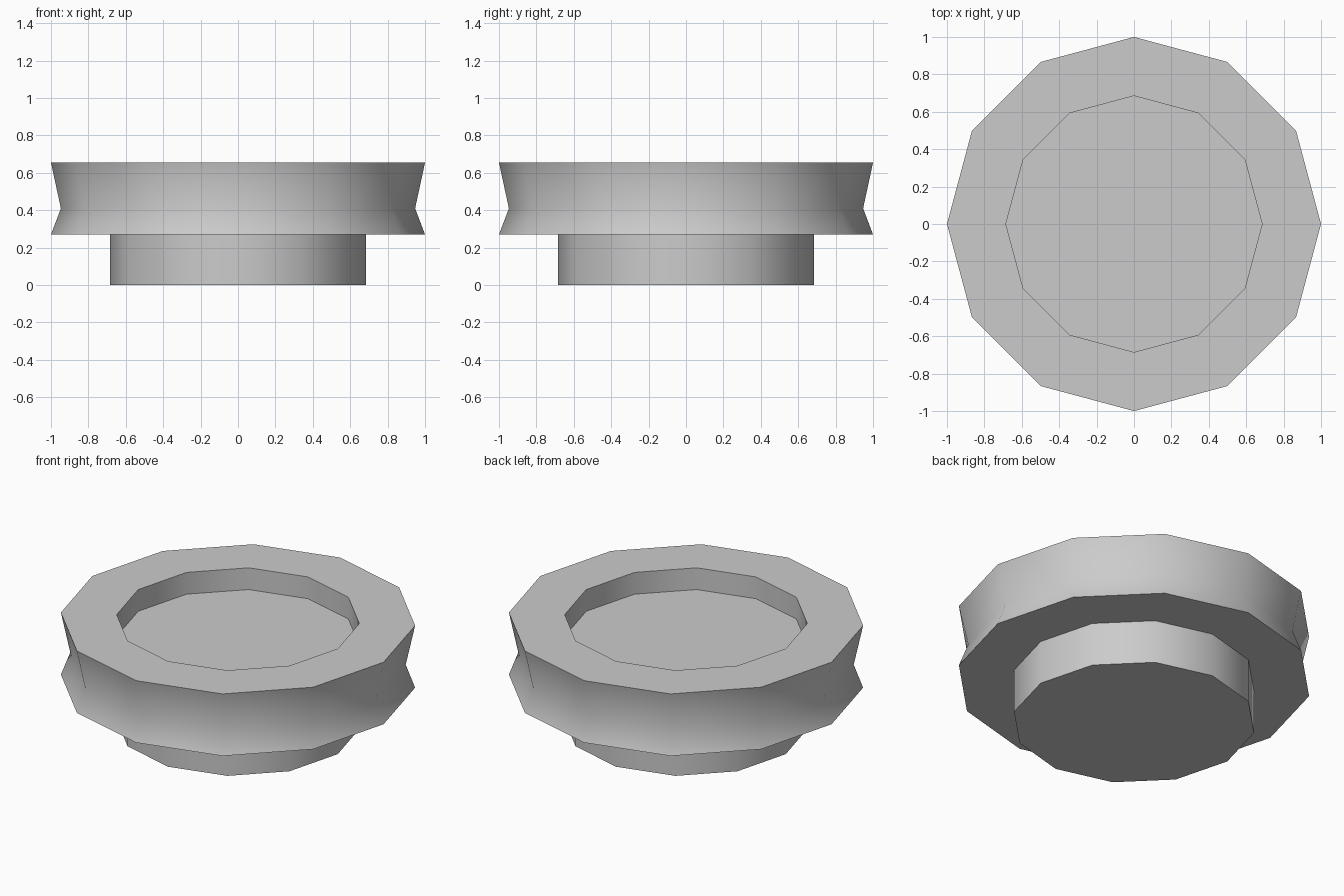
import bpy
import bmesh
from math import cos, sin, tau, radians

SIDES = 12
RIM_R, WAIST_R, HUB_R = 1.0, 0.947, 0.685
RIM_BOTTOM, WAIST_Z, RIM_TOP, FLOOR_Z = 0.27, 0.41, 0.655, 0.52

cube = bpy.data.objects.get("Cube")
if cube:
    bpy.data.objects.remove(cube, do_unlink=True)

grey = bpy.data.materials.new("plain grey")
grey.use_nodes = True
colour = (0.6, 0.6, 0.6, 1)
grey.diffuse_color = colour
grey.node_tree.nodes["Principled BSDF"].inputs["Base Color"].default_value = colour


def lathe(name, profile):
    """Revolve (radius, z) points, bottom to top, and cap both ends."""
    bm = bmesh.new()
    rings = [[bm.verts.new((r * cos(tau * i / SIDES), r * sin(tau * i / SIDES), z))
              for i in range(SIDES)] for r, z in profile]
    for low, high in zip(rings, rings[1:]):
        for i in range(SIDES):
            j = (i + 1) % SIDES
            bm.faces.new((low[i], low[j], high[j], high[i]))
    bm.faces.new(rings[0][::-1])
    bm.faces.new(rings[-1])
    mesh = bpy.data.meshes.new(name)
    bm.to_mesh(mesh)
    bm.free()
    mesh.materials.append(grey)
    obj = bpy.data.objects.new(name, mesh)
    bpy.context.collection.objects.link(obj)
    return obj


# Grooved wheel with its round foot below and shallow recess on top
wheel = lathe("grooved_wheel", [
    (HUB_R, 0), (HUB_R, RIM_BOTTOM),
    (RIM_R, RIM_BOTTOM), (WAIST_R, WAIST_Z), (RIM_R, RIM_TOP),
    (HUB_R, RIM_TOP), (HUB_R, FLOOR_Z),
])

# Smooth sides, crisp rims
bpy.ops.object.select_all(action='DESELECT')
wheel.select_set(True)
bpy.context.view_layer.objects.active = wheel
bpy.ops.object.shade_smooth_by_angle(angle=radians(45))
